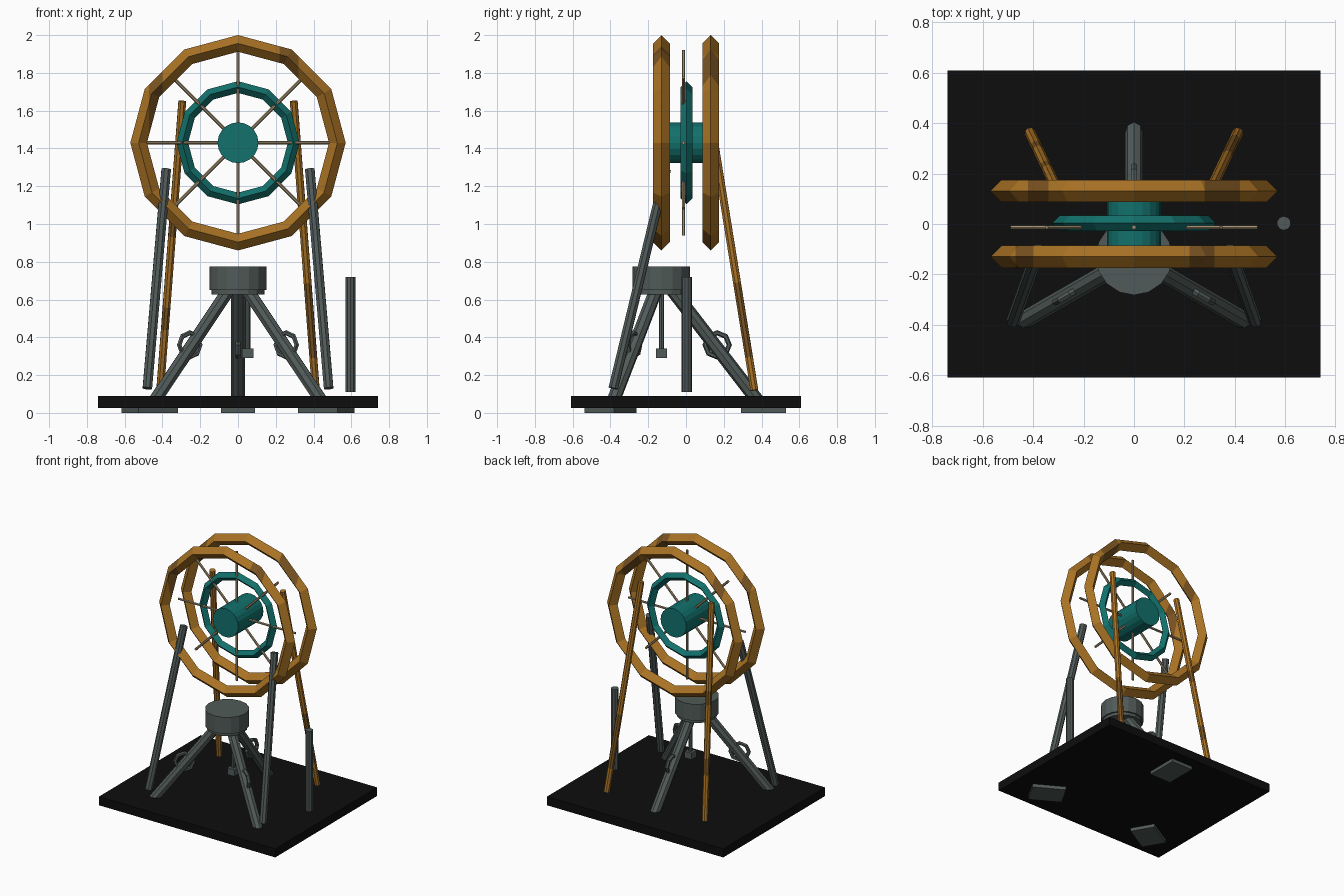
import bpy, bmesh, math
from mathutils import Vector

if "Cube" in bpy.data.objects:
    bpy.data.objects.remove(bpy.data.objects["Cube"])


def mat(name, rgb):
    m = bpy.data.materials.new(name)
    m.diffuse_color = (*rgb, 1)
    m.use_nodes = True
    m.node_tree.nodes["Principled BSDF"].inputs["Base Color"].default_value = m.diffuse_color
    return m


BLACK = mat("black", (0.004, 0.004, 0.004))
GREY = mat("grey steel", (0.083, 0.105, 0.1))
TEAL = mat("teal", (0.006, 0.165, 0.15))
OCHRE = mat("ochre", (0.40, 0.17, 0.018))
BROWN = mat("brown patina", (0.19, 0.085, 0.014))
TAN = mat("tan", (0.37, 0.28, 0.165))


def finish(name, m):
    ob = bpy.context.object
    ob.name = name
    ob.data.materials.append(m)
    return ob


def rod(name, a, b, r, m, sides=8):
    a, b = Vector(a), Vector(b)
    d = b - a
    bpy.ops.mesh.primitive_cylinder_add(
        vertices=sides, radius=r, depth=d.length, location=(a + b) / 2,
        rotation=d.to_track_quat('Z', 'Y').to_euler())
    return finish(name, m)


def box(name, loc, size, m, turn=0):
    bpy.ops.mesh.primitive_cube_add(size=1, location=loc, rotation=(0, 0, turn))
    ob = finish(name, m)
    ob.scale = size
    return ob


def ring(name, loc, big, small, m, turn=0, seg=12, sides=4):
    # upright ring whose axis lies along y before turning
    bpy.ops.mesh.primitive_torus_add(
        major_segments=seg, minor_segments=sides, major_radius=big,
        minor_radius=small, location=loc, rotation=(math.pi / 2, 0, turn))
    return finish(name, m)


def patina(ob, axis, bands):
    # cut the part across an axis and darken the given (low, high) bands
    ob.data.materials.append(BROWN)
    n = Vector((0, 0, 0))
    n[axis] = 1
    bm = bmesh.new()
    bm.from_mesh(ob.data)
    for band in bands:
        for v in band:
            geom = bm.verts[:] + bm.edges[:] + bm.faces[:]
            bmesh.ops.bisect_plane(bm, geom=geom, plane_co=n * v, plane_no=n)
    for f in bm.faces:
        c = f.calc_center_median()
        # rings (axis 0) are only darkened on their upper half
        if any(lo < c[axis] < hi for lo, hi in bands) and (axis == 2 or c.y > 0):
            f.material_index = 1
    bm.to_mesh(ob.data)
    bm.free()


# base plate
box("base_plate", (0, 0, 0.0575), (1.48, 1.22, 0.065), BLACK)

# tripod: head, three legs with loops and pads under the plate
CY = -0.13
rod("tripod_head", (0, CY, 0.65), (0, CY, 0.775), 0.152, GREY, 16)
rod("tripod_collar", (0, CY, 0.628), (0, CY, 0.655), 0.14, GREY, 16)
for i in range(3):
    t = math.radians(90 + 120 * i)

    def at(r, z):
        return (r * math.cos(t), CY + r * math.sin(t), z)

    rod(f"tripod_leg_{i}", at(0.05, 0.66), at(0.52, 0.05), 0.036, GREY)
    ring(f"leg_loop_{i}", at(0.295, 0.36), 0.064, 0.014, GREY, t, 8, 6)
    box(f"foot_pad_{i}", at(0.54, 0.0135), (0.24, 0.18, 0.027), GREY, t)

# hanging weight under the head
rod("weight_rod", (0.052, CY, 0.33), (0.052, CY, 0.64), 0.014, GREY)
box("weight_block", (0.052, CY, 0.315), (0.06, 0.06, 0.05), GREY)

# slanted supports in front and behind
for s, side in ((-1, "left"), (1, "right")):
    rod(f"front_support_{side}", (s * 0.48, -0.385, 0.13),
        (s * 0.38, -0.105, 1.29), 0.027, GREY)
    leg = rod(f"back_support_{side}", (s * 0.412, 0.362, 0.12),
              (s * 0.295, 0.115, 1.65), 0.022, OCHRE)
    patina(leg, 2, [(-0.6, -0.2)] if s > 0 else [(-0.45, -0.33), (0.05, 0.15)])

# loose upright post
rod("side_post", (0.595, 0.003, 0.11), (0.595, 0.003, 0.72), 0.028, GREY, 10)

# wheel: two outer rims, inner ring, hub and spokes
CZ = 1.43
front = ring("front_rim", (0, -0.13, CZ), 0.526, 0.044, OCHRE)
patina(front, 0, [(-0.47, -0.4), (0.22, 0.32)])
back = ring("back_rim", (0, 0.131, CZ), 0.526, 0.044, OCHRE)
patina(back, 0, [(-0.42, -0.34), (0.28, 0.42)])
ring("inner_ring", (0, 0.003, CZ), 0.295, 0.031, TEAL)
rod("hub", (0, -0.15, CZ), (0, 0.15, CZ), 0.108, TEAL, 20)
for i in range(4):
    a = math.pi / 4 * i
    d = Vector((math.cos(a), 0, math.sin(a))) * 0.49
    c = Vector((0, -0.013, CZ))
    rod(f"spoke_{i}", c - d, c + d, 0.009, TAN, 6)
